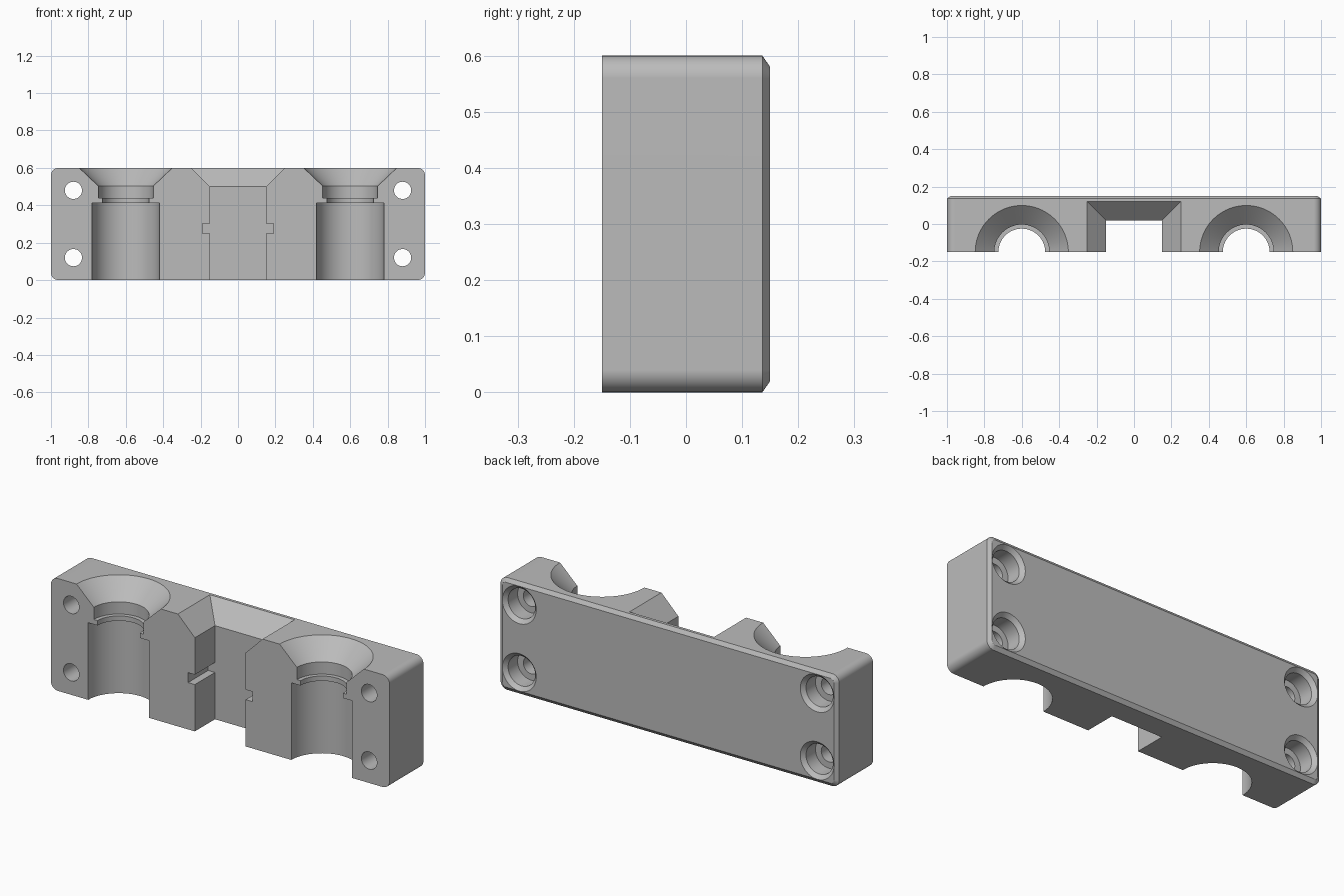
import bpy
import bmesh
from math import cos, sin, pi, radians

cube = bpy.data.objects.get("Cube")
if cube:
    bpy.data.objects.remove(cube, do_unlink=True)

W, D, H = 1.0, 0.15, 0.6          # half width, half depth, height

grey = bpy.data.materials.new("plain grey")
grey.use_nodes = True
COLOUR = (0.5, 0.5, 0.5, 1)
grey.diffuse_color = COLOUR
grey.node_tree.nodes["Principled BSDF"].inputs["Base Color"].default_value = COLOUR


def loft(name, rings):
    """Closed solid skinned through rings with equal point counts."""
    bm = bmesh.new()
    loops = [[bm.verts.new(p) for p in ring] for ring in rings]
    n = len(loops[0])
    for a, b in zip(loops, loops[1:]):
        for i in range(n):
            j = (i + 1) % n
            bm.faces.new((a[i], a[j], b[j], b[i]))
    bm.faces.new(loops[0])
    bm.faces.new(loops[-1])
    bmesh.ops.recalc_face_normals(bm, faces=bm.faces)
    mesh = bpy.data.meshes.new(name)
    bm.to_mesh(mesh)
    bm.free()
    mesh.materials.append(grey)
    obj = bpy.data.objects.new(name, mesh)
    bpy.context.collection.objects.link(obj)
    return obj


def rounded_ring(y, inset, r, steps=8):
    """Rounded rectangle in the XZ plane."""
    pts = []
    corners = [(1, 1), (-1, 1), (-1, -1), (1, -1)]
    for q, (sx, sz) in enumerate(corners):
        for k in range(steps + 1):
            a = (q + k / steps) * pi / 2
            pts.append((sx * (W - inset - r) + r * cos(a), y,
                        H / 2 + sz * (H / 2 - inset - r) + r * sin(a)))
    return pts


def lathe_z(name, x, y, profile, n=96):
    return loft(name, [[(x + r * cos(2 * pi * i / n), y + r * sin(2 * pi * i / n), z)
                        for i in range(n)] for r, z in profile])


def lathe_y(name, x, z, profile, n=48):
    return loft(name, [[(x + r * cos(2 * pi * i / n), y, z + r * sin(2 * pi * i / n))
                        for i in range(n)] for r, y in profile])


# Block with rounded corners and a chamfered back rim
block = loft("mould_half", [rounded_ring(-D, 0, 0.04),
                            rounded_ring(0.136, 0, 0.04),
                            rounded_ring(D, 0.02, 0.02)])
cutters = []

# Stepped half bores with a funnel mouth
bore = [(0.18, -0.1), (0.18, 0.412), (0.125, 0.412), (0.125, 0.438),
        (0.147, 0.438), (0.147, 0.503), (0.27, 0.62)]
for x in (-0.6, 0.6):
    cutters.append(lathe_z("bore_cutter", x, -D, bore))

# Central slot with a side groove in each wall
half = [(0.15, -0.1), (0.15, 0.25), (0.19, 0.25), (0.19, 0.303),
        (0.15, 0.303), (0.15, 0.55)]
outline = half + [(-x, z) for x, z in reversed(half)]
cutters.append(loft("slot_cutter", [[(x, y, z) for x, z in outline]
                                    for y in (-0.25, 0.02)]))

# Sloped mouth of the slot
cutters.append(loft("slot_mouth_cutter", [
    [(-w, -0.25, z), (w, -0.25, z), (w, back, z), (-w, back, z)]
    for w, back, z in ((0.15, 0.02, 0.5), (0.27, 0.14, 0.62))]))

# Screw holes, counterbored and countersunk from the back
screw = [(0.046, -0.25), (0.046, 0.05), (0.08, 0.05), (0.08, 0.13),
         (0.1, D), (0.1, 0.25)]
for x in (-0.88, 0.88):
    for z in (0.12, 0.48):
        cutters.append(lathe_y("screw_hole_cutter", x, z, screw))

# Carve the block
bpy.ops.object.select_all(action="DESELECT")
bpy.context.view_layer.objects.active = block
block.select_set(True)
for cutter in cutters:
    mod = block.modifiers.new("cut", "BOOLEAN")
    mod.operation = "DIFFERENCE"
    mod.solver = "EXACT"
    mod.object = cutter
    bpy.ops.object.modifier_apply(modifier=mod.name)
    bpy.data.objects.remove(cutter, do_unlink=True)

# Smooth curved walls, keep edges crisp and flats even
bpy.ops.object.shade_smooth_by_angle(angle=radians(25))
weighted = block.modifiers.new("even_flats", "WEIGHTED_NORMAL")
weighted.keep_sharp = True
